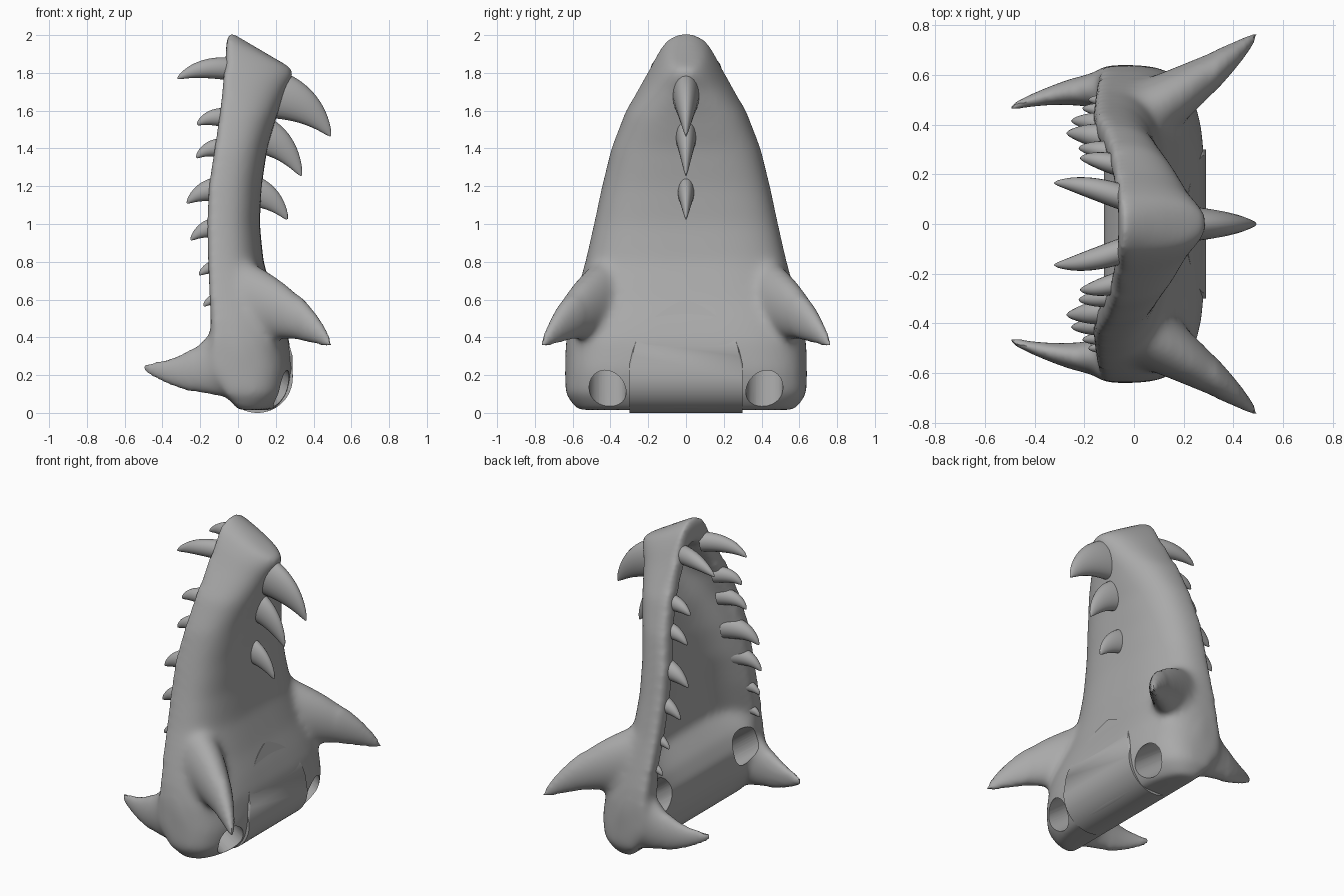
import bpy, bmesh, math
from mathutils import Vector

old = bpy.data.objects.get("Cube")
if old:
    bpy.data.objects.remove(old, do_unlink=True)

GREY = 0.4
mat = bpy.data.materials.new("plain grey")
mat.use_nodes = True
mat.diffuse_color = (GREY, GREY, GREY, 1)
mat.node_tree.nodes["Principled BSDF"].inputs["Base Color"].default_value = (GREY, GREY, GREY, 1)


def finish(name, bm):
    bmesh.ops.recalc_face_normals(bm, faces=bm.faces)
    mesh = bpy.data.meshes.new(name)
    bm.to_mesh(mesh)
    bm.free()
    ob = bpy.data.objects.new(name, mesh)
    bpy.context.collection.objects.link(ob)
    mesh.materials.append(mat)
    return ob


def select(ob):
    bpy.ops.object.select_all(action='DESELECT')
    ob.select_set(True)
    bpy.context.view_layer.objects.active = ob


def modify(ob, kind, **settings):
    select(ob)
    m = ob.modifiers.new(kind.lower(), kind)
    for key, value in settings.items():
        setattr(m, key, value)
    bpy.ops.object.modifier_apply(modifier=m.name)


def cut(ob, cutter):
    cutter.hide_render = True
    bpy.context.view_layer.update()
    modify(ob, 'BOOLEAN', object=cutter, operation='DIFFERENCE', solver='EXACT')
    bpy.data.objects.remove(cutter, do_unlink=True)


def smooth(ob, angle=40):
    select(ob)
    bpy.ops.object.shade_smooth_by_angle(angle=math.radians(angle))


def loft(name, rings):
    bm = bmesh.new()
    loops = [[bm.verts.new(p) for p in ring] for ring in rings]
    for a, b in zip(loops, loops[1:]):
        n = len(a)
        for i in range(n):
            bm.faces.new((a[i], a[(i + 1) % n], b[(i + 1) % n], b[i]))
    bm.faces.new(loops[0])
    bm.faces.new(loops[-1])
    return finish(name, bm)


def section(zl, xl, zf, xf, w, n, steps=28):
    """U-shaped outline from one lip round the floor to the other lip."""
    ring = []
    for i in range(steps + 1):
        a = math.pi * (i / steps - 0.5)
        f = max(math.cos(a), 0) ** (2 / n)
        y = math.copysign(abs(math.sin(a)) ** (2 / n), a) * w
        ring.append((xl + (xf - xl) * f, y, zl + (zf - zl) * f))
    return ring


def horn(name, path, side=1, flat=1.0, sides=20, steps=14):
    """Tapered curved cone; path holds three (x, y, z, radius) stations."""
    p = [Vector((x, y * side, z)) for x, y, z, r in path]
    rad = [s[3] for s in path]
    rings = []
    for i in range(steps + 1):
        t = i / steps
        k = ((1 - t) ** 2, 2 * t * (1 - t), t * t)
        c = sum((q * v for q, v in zip(p, k)), Vector())
        r = sum(q * v for q, v in zip(rad, k)) * (1 if i < steps else 0.5)
        d = ((p[1] - p[0]) * (1 - t) + (p[2] - p[1]) * t).normalized()
        across = Vector((0, 0, 1)).cross(d).normalized()
        up = d.cross(across)
        rings.append([c + across * r * flat * math.cos(a) + up * r * math.sin(a)
                      for a in (2 * math.pi * j / sides for j in range(sides))])
    return loft(name, rings)


# Jaw stations: lip z, lip x, floor z, floor x, half width, roundness, floor thickness
rows = [
    (2.02, -0.045, 1.84, 0.26, 0.04, 2.2, 0.1), (1.98, -0.06, 1.82, 0.3, 0.11, 2.4, 0.1),
    (1.9, -0.065, 1.77, 0.29, 0.16, 2.5, 0.1), (1.8, -0.075, 1.71, 0.255, 0.21, 2.6, 0.1),
    (1.6, -0.095, 1.57, 0.205, 0.322, 2.8, 0.1), (1.4, -0.125, 1.4, 0.155, 0.398, 2.9, 0.1),
    (1.2, -0.155, 1.2, 0.125, 0.447, 3.0, 0.1), (1.0, -0.165, 1.0, 0.115, 0.49, 3.1, 0.1),
    (0.8, -0.16, 0.8, 0.135, 0.535, 3.1, 0.1), (0.6, -0.15, 0.6, 0.195, 0.59, 3.3, 0.15),
    (0.48, -0.145, 0.48, 0.24, 0.62, 3.6, 0.31), (0.38, -0.14, 0.38, 0.272, 0.635, 3.8, 0.395),
    (0.22, -0.13, 0.22, 0.288, 0.642, 4, 0.4), (0.1, -0.07, 0.1, 0.262, 0.64, 4, 0.33),
    (0.015, 0.0, 0.015, 0.2, 0.58, 3.2, 0.25),
]
jaw = loft("jaw", [section(*r[:6]) for r in rows])

# Hollow of the mouth, open toward the lips; it gets shallow and narrow near the hinge
hollow = []
for zl, xl, zf, xf, w, n, thick in rows[2:] + [(-0.2,) + rows[-1][1:2] + (-0.2,) + rows[-1][3:]]:
    half = w - 0.11 - 0.1 * min(max(0.6 - zl, 0), 0.4)
    inner = section(zl, min(xl, xf - thick) - 0.1, zf, xf - thick, half, n)
    hollow.append([(-1, -half, zl)] + inner + [(-1, half, zl)])
cut(jaw, loft("cavity_cutter", hollow))

# Horns that grow smoothly out of the jaw
grown = []
for s in (-1, 1):
    grown.append(horn("cheek_horn", [(0.02, 0.43, 0.59, 0.22), (0.34, 0.62, 0.525, 0.12),
                                     (0.495, 0.765, 0.35, 0.016)], s, 0.62))
    grown.append(horn("lip_horn", [(0.02, 0.53, 0.3, 0.24), (-0.24, 0.565, 0.17, 0.1),
                                   (-0.505, 0.465, 0.245, 0.024)], s, 0.48))
select(jaw)
for ob in grown:
    ob.select_set(True)
bpy.ops.object.join()
modify(jaw, 'REMESH', mode='VOXEL', voxel_size=0.015)

# Blend the joints, leaving the horn tips sharp
bm = bmesh.new()
bm.from_mesh(jaw.data)
body = [v for v in bm.verts if -0.24 < v.co.x < 0.33]
for i in range(22):
    bmesh.ops.smooth_vert(bm, verts=body if i < 18 else bm.verts, factor=0.5,
                          use_axis_x=True, use_axis_y=True, use_axis_z=True)
bm.to_mesh(jaw.data)
bm.free()

# Slanted round bores beside the hinge, from the outside through to the mouth
for s in (-1, 1):
    bm = bmesh.new()
    bmesh.ops.create_cone(bm, cap_ends=True, segments=40, radius1=0.098, radius2=0.098, depth=1.2)
    bore = finish("bore_cutter", bm)
    bore.location = (0.04, 0.415 * s, 0.27)
    bore.rotation_euler = (0, -math.radians(53), 0)
    cut(jaw, bore)
smooth(jaw)

# Hinge barrel with an arched ramp running up the floor
bm = bmesh.new()
for s in (-1, 1):
    for i in range(64):
        a = 2 * math.pi * i / 64
        bm.verts.new((0.103 + 0.187 * math.cos(a), 0.3 * s, 0.187 + 0.187 * math.sin(a)))
    for i in range(13):
        a = math.pi / 2 * i / 12
        bm.verts.new((0.289 - 0.088 * math.cos(a), s * 0.28 * math.sin(a) ** 1.6,
                      0.3 + 0.3 * math.cos(a)))
bmesh.ops.convex_hull(bm, input=bm.verts)
bmesh.ops.delete(bm, geom=[v for v in bm.verts if not v.link_faces], context='VERTS')
smooth(finish("hinge", bm), 30)

# Spikes down the middle of the outer floor: base x, base z, radius, tip x, tip z
for x, z, r, tx, tz in [(0.18, 1.69, 0.13, 0.49, 1.465), (0.1, 1.48, 0.105, 0.335, 1.255),
                        (0.06, 1.18, 0.085, 0.26, 1.025)]:
    path = [(x, 0, z, r), (x + (tx - x) * 0.65, 0, z - (z - tz) * 0.2, r * 0.82), (tx, 0, tz, 0.008)]
    smooth(horn("floor_spike", path, 1, 0.57))

# Teeth along both lips: tip x, tip y, tip z, base y, base z, radius
teeth = [(-0.32, 0.165, 1.77, 0.105, 1.82, 0.06), (-0.215, 0.265, 1.525, 0.23, 1.56, 0.052),
         (-0.22, 0.305, 1.35, 0.28, 1.4, 0.054), (-0.27, 0.365, 1.11, 0.335, 1.18, 0.072),
         (-0.25, 0.415, 0.915, 0.39, 0.98, 0.062), (-0.205, 0.465, 0.73, 0.44, 0.77, 0.044),
         (-0.18, 0.5, 0.565, 0.485, 0.6, 0.038)]
for s in (-1, 1):
    for tx, y, tz, by, z, r in teeth:
        path = [(-0.04, by, z, r), ((tx - 0.1) / 2, y, z + 0.02, r * 0.95), (tx, y, tz, 0.007)]
        smooth(horn("lip_tooth", path, s, 0.85))
